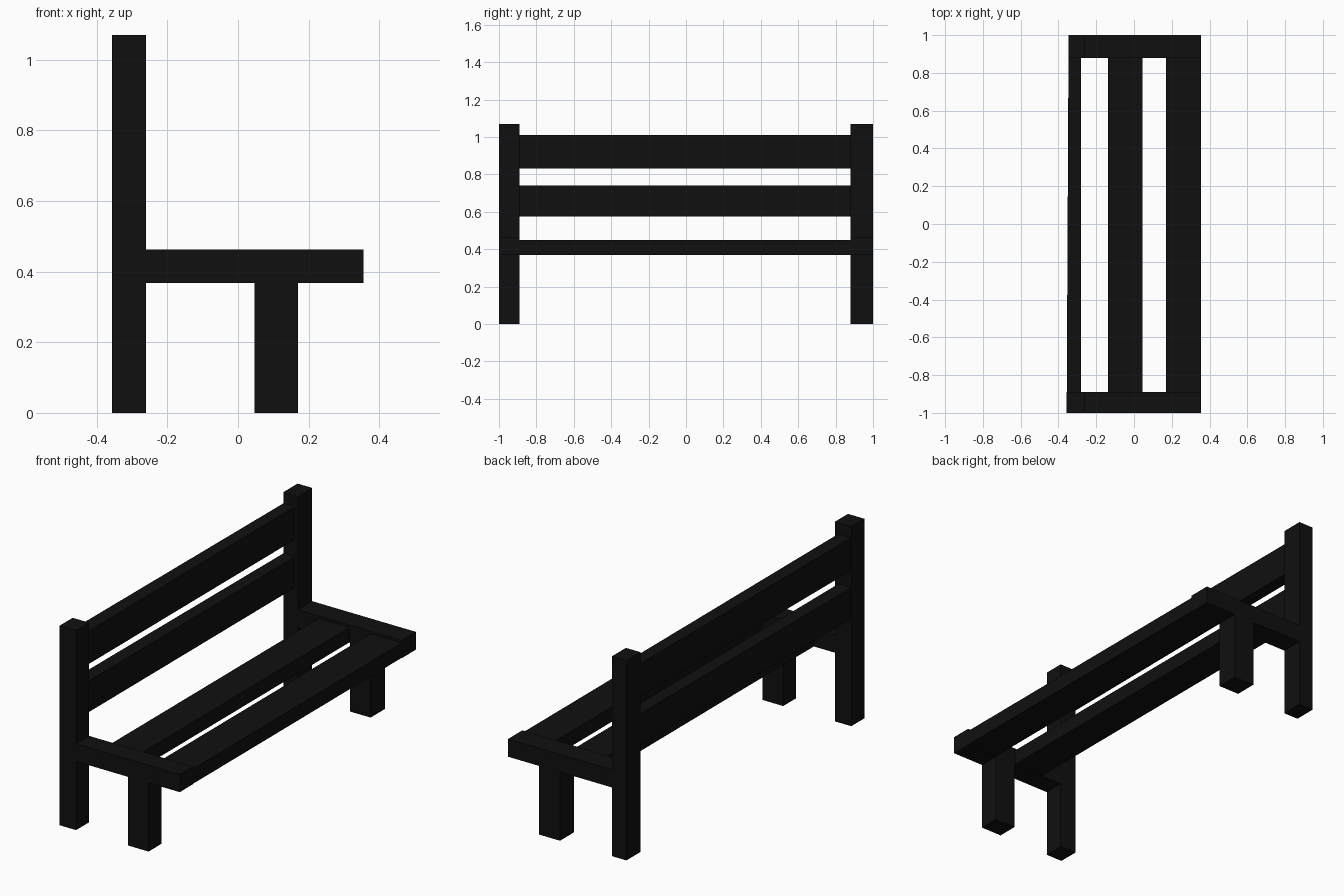
import bpy

if "Cube" in bpy.data.objects:
    bpy.data.objects.remove(bpy.data.objects["Cube"])

# Dark paint shared by all parts
paint = bpy.data.materials.new("dark_paint")
paint.diffuse_color = (0.005, 0.005, 0.005, 1)
paint.use_nodes = True
paint.node_tree.nodes["Principled BSDF"].inputs["Base Color"].default_value = paint.diffuse_color


def box(name, x, y, z):
    """Axis-aligned box from (min, max) ranges."""
    lo, hi = zip(x, y, z)
    bpy.ops.mesh.primitive_cube_add(size=1, location=[(a + b) / 2 for a, b in zip(lo, hi)])
    ob = bpy.context.object
    ob.name = name
    ob.scale = [b - a for a, b in zip(lo, hi)]
    bpy.ops.object.transform_apply(location=False, rotation=False, scale=True)
    ob.data.materials.append(paint)
    return ob


# End frames: tall back post, seat rail and front leg
for side, y, back in (("near", (-1.0, -0.89), -0.357), ("far", (0.88, 1.0), -0.347)):
    box(f"{side}_back_post", (back, -0.26), y, (0, 1.07))
    box(f"{side}_seat_rail", (-0.26, 0.355), y, (0.368, 0.463))
    box(f"{side}_front_leg", (0.047, 0.17), y, (0, 0.368))

# Backrest slats, rear face following the slightly offset far post
span = (-0.89, 0.88)
for name, z in (("lower_back_slat", (0.575, 0.742)), ("upper_back_slat", (0.833, 1.01))):
    slat = box(name, (-0.356, -0.28), span, z)
    for v in slat.data.vertices:
        if v.co.x < 0 and v.co.y > 0:
            v.co.x += 0.009

# Seat slats
for name, x in (("rear_seat_slat", (-0.137, 0.045)), ("front_seat_slat", (0.17, 0.355))):
    box(name, x, span, (0.37, 0.45))
